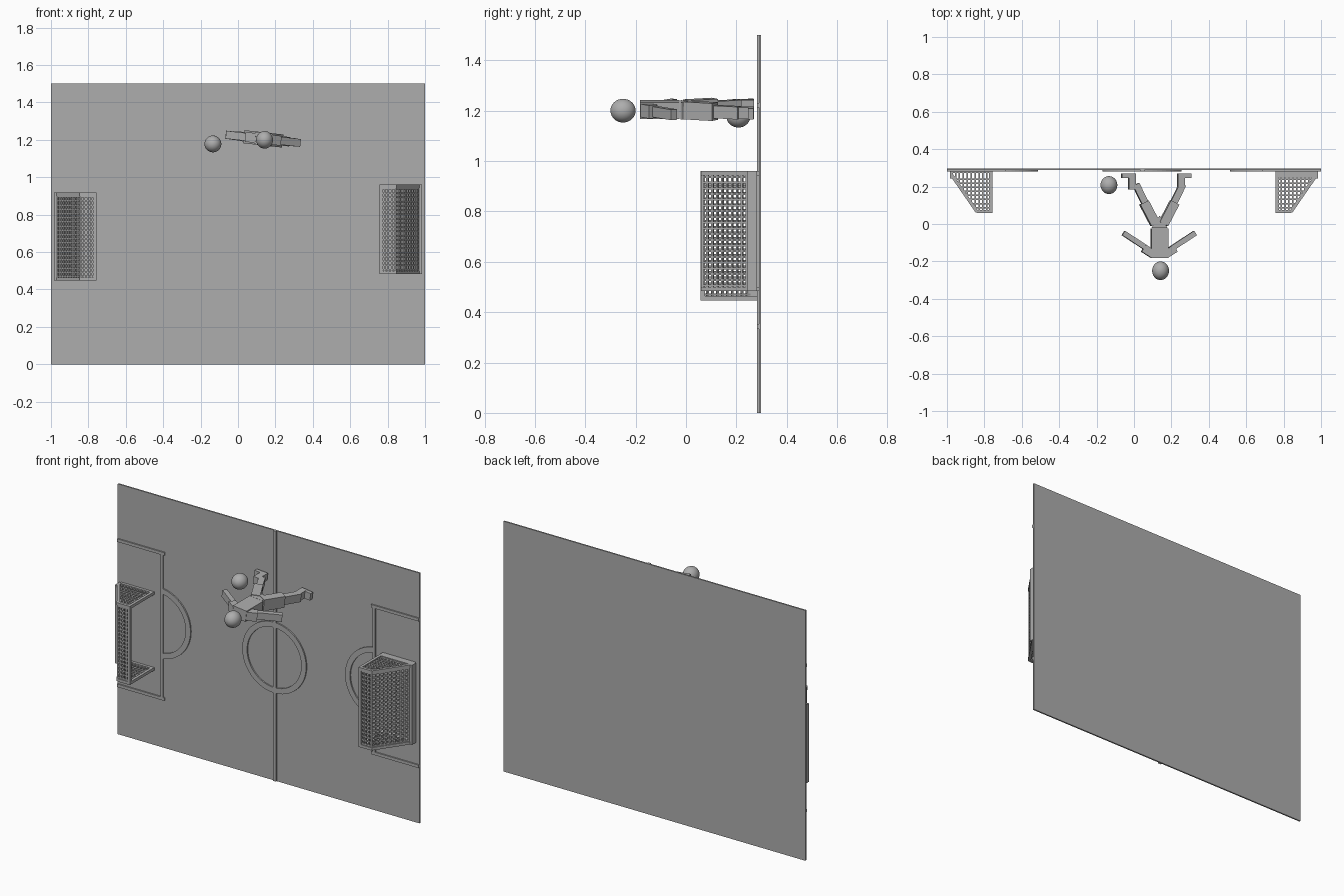
import bpy, bmesh, math
from mathutils import Vector, Matrix

if "Cube" in bpy.data.objects:
    bpy.data.objects.remove(bpy.data.objects["Cube"], do_unlink=True)

grey = bpy.data.materials.new("plain_grey")
grey.use_nodes = True
colour = (0.42, 0.42, 0.42, 1)
grey.diffuse_color = colour
grey.node_tree.nodes["Principled BSDF"].inputs["Base Color"].default_value = colour


def finish(name, bm):
    bmesh.ops.recalc_face_normals(bm, faces=bm.faces)
    mesh = bpy.data.meshes.new(name)
    bm.to_mesh(mesh)
    bm.free()
    mesh.materials.append(grey)
    ob = bpy.data.objects.new(name, mesh)
    bpy.context.collection.objects.link(ob)
    return ob


def block(bm, lo, hi):
    lo, hi = Vector(lo), Vector(hi)
    m = Matrix.Translation((lo + hi) / 2) @ Matrix.Diagonal((*(hi - lo), 1))
    bmesh.ops.create_cube(bm, size=1, matrix=m)


def bar(bm, p, q, width, depth, normal):
    """Box from p to q; depth is measured along the normal."""
    p, q, n = Vector(p), Vector(q), Vector(normal)
    d = q - p
    if d.length < 0.004:
        return
    side = d.cross(n).normalized()
    n = side.cross(d).normalized()
    m = Matrix((d, side * width, n * depth)).transposed().to_4x4()
    bmesh.ops.create_cube(bm, size=1, matrix=Matrix.Translation((p + q) / 2) @ m)


def steps(a, b, n):
    """Evenly spaced values strictly between a and b."""
    return [a + (b - a) * i / n for i in range(1, n)]


# Pitch board
bm = bmesh.new()
block(bm, (-1, 0.289, 0), (1, 0.298, 1.5))
finish("pitch", bm)

# Raised straight markings
Y0, Y1 = 0.281, 0.291


def marking(bm, x0, x1, z0, z1):
    block(bm, (x0, Y0, z0), (x1, Y1, z1))


bm = bmesh.new()
marking(bm, 0.035, 0.055, 0, 1.5)
finish("halfway_line", bm)

for name, s, low, high in (("right", -1, 0.295, 1.165), ("left", 1, 0.343, 1.222)):
    bm = bmesh.new()
    a, b = sorted((s * 0.695, s * 0.712))
    marking(bm, a, b, low, high)
    a, b = sorted((s * 0.685, s))
    for z in (low, high):
        marking(bm, a, b, z - 0.009, z + 0.009)
    finish(name + "_penalty_box", bm)


# Raised round markings
def ring(name, cx, cz, start, end, count=48, inner=0.18, outer=0.212):
    bm = bmesh.new()
    rows = []
    for i in range(count + 1):
        t = math.radians(start + (end - start) * i / count)
        rows.append([bm.verts.new((cx + r * math.cos(t), y, cz + r * math.sin(t)))
                     for r, y in ((inner, Y0), (outer, Y0), (outer, Y1), (inner, Y1))])
    for a, b in zip(rows, rows[1:]):
        for k in range(4):
            bm.faces.new((a[k], a[k - 1], b[k - 1], b[k]))
    bmesh.ops.remove_doubles(bm, verts=bm.verts, dist=0.0001)
    finish(name, bm)


ring("centre_circle", 0.043, 0.74, 0, 360)
ring("right_penalty_arc", -0.724, 0.745, -83, 83, 28)
ring("left_penalty_arc", 0.725, 0.767, 97, 263, 28)


# Goals: square mouth, short roof and sloping back net
def goal(name, s, z0, z1, base):
    mouth, ridge, rear = s * 0.766, s * 0.84, s * 0.975
    top, foot, ground = 0.066, 0.262, 0.29
    slope = Vector((rear - ridge, foot - top, 0))
    across = slope.cross(Vector((0, 0, 1)))
    net = 0.008

    bm = bmesh.new()
    f = 0.017
    bar(bm, (mouth, top, z0), (mouth, top, z1), f, f, (0, 1, 0))
    bar(bm, (ridge, top, z0), (ridge, top, z1), f / 2, f / 2, (0, 1, 0))
    bar(bm, (rear, foot, z0), (rear, foot, z1), 0.04, f, (1, 0, 0))
    for z in (z0 + f / 2, z1 - f / 2):
        bar(bm, (mouth, top - f / 2, z), (mouth, ground, z), f, f, (0, 0, 1))
        bar(bm, (mouth, top, z), (ridge, top, z), f, f, (0, 0, 1))
        bar(bm, (ridge, top, z), (rear, foot, z), f, f, (0, 0, 1))
        bar(bm, (mouth, ground - base / 2, z), (rear, ground - base / 2, z), base, f, (0, 0, 1))
    finish(name + "_goal_frame", bm)

    bm = bmesh.new()
    # roof and back nets
    for z in steps(z0, z1, 21):
        bar(bm, (mouth, top, z), (ridge, top, z), net, net, (0, 1, 0))
        bar(bm, (ridge, top, z), (rear, foot, z), net, net, across)
    for x in steps(mouth, ridge, 4):
        bar(bm, (x, top, z0), (x, top, z1), net, net, (0, 1, 0))
    for t in steps(0, 1, 10):
        p = Vector((ridge, top, 0)) + slope * t
        bar(bm, p + Vector((0, 0, z0)), p + Vector((0, 0, z1)), net, net, across)
    # end nets, cut off at the slope
    for z in (z0 + f / 2, z1 - f / 2):
        for y in steps(top, foot, 9):
            x = ridge + slope.x * (y - top) / slope.y
            bar(bm, (mouth, y, z), (x, y, z), net, net, (0, 0, 1))
        for x in steps(mouth, rear, 10):
            y = top + slope.y * max(0, (x - ridge) / slope.x)
            bar(bm, (x, y, z), (x, ground, z), net, net, (0, 0, 1))
    finish(name + "_goal_net", bm)


goal("right", -1, 0.447, 0.918, 0.018)
goal("left", 1, 0.483, 0.96, 0.042)


# Ball and head
def sphere(name, centre, size):
    bm = bmesh.new()
    m = Matrix.Translation(centre) @ Matrix.Diagonal((*size, 1))
    bmesh.ops.create_uvsphere(bm, u_segments=32, v_segments=16, radius=1, matrix=m)
    ob = finish(name, bm)
    for p in ob.data.polygons:
        p.use_smooth = True


sphere("ball", (-0.134, 0.208, 1.178), (0.045, 0.048, 0.045))
sphere("player_head", (0.142, -0.25, 1.2), (0.045, 0.05, 0.047))

# Player body leans slightly: height falls towards +x
TILT = (0.11, 0, 1)


def lean(x, y):
    return (x, y, 1.205 - 0.11 * (x - 0.137))


def limb(name, p, q, width, depth):
    bm = bmesh.new()
    bar(bm, lean(*p), lean(*q), width, depth, TILT)
    finish(name, bm)


limb("torso", (0.136, -0.182), (0.136, -0.025), 0.09, 0.066)

# Pelvis wedge
bm = bmesh.new()
wedge = [[bm.verts.new(Vector(lean(x, y)) + Vector((0, 0, dz)))
          for x, y in ((0.093, -0.022), (0.18, -0.022), (0.137, 0.045))]
         for dz in (-0.035, 0.032)]
bm.faces.new(wedge[0])
bm.faces.new(wedge[1])
for k in range(3):
    bm.faces.new((wedge[0][k], wedge[0][k - 1], wedge[1][k - 1], wedge[1][k]))
finish("pelvis", bm)

for name, s in (("right", -1), ("left", 1)):
    def at(dx, y):
        return (0.135 + s * dx, y)
    limb(name + "_shoulder", at(0.03, -0.165), at(0.085, -0.13), 0.042, 0.052)
    limb(name + "_arm", at(0.06, -0.135), at(0.192, -0.048), 0.028, 0.042)
    limb(name + "_thigh", at(0.022, 0.0), at(0.082, 0.115), 0.05, 0.07)
    limb(name + "_shin", at(0.068, 0.095), at(0.125, 0.212), 0.036, 0.05)
    reach = 0.148 if s < 0 else 0.118
    limb(name + "_ankle", at(reach - 0.002, 0.185 if s < 0 else 0.2),
         at(reach - 0.002, 0.27), 0.036, 0.046)
    limb(name + "_foot", at(reach - 0.02, 0.258), at(reach + 0.053, 0.258), 0.022, 0.044)
